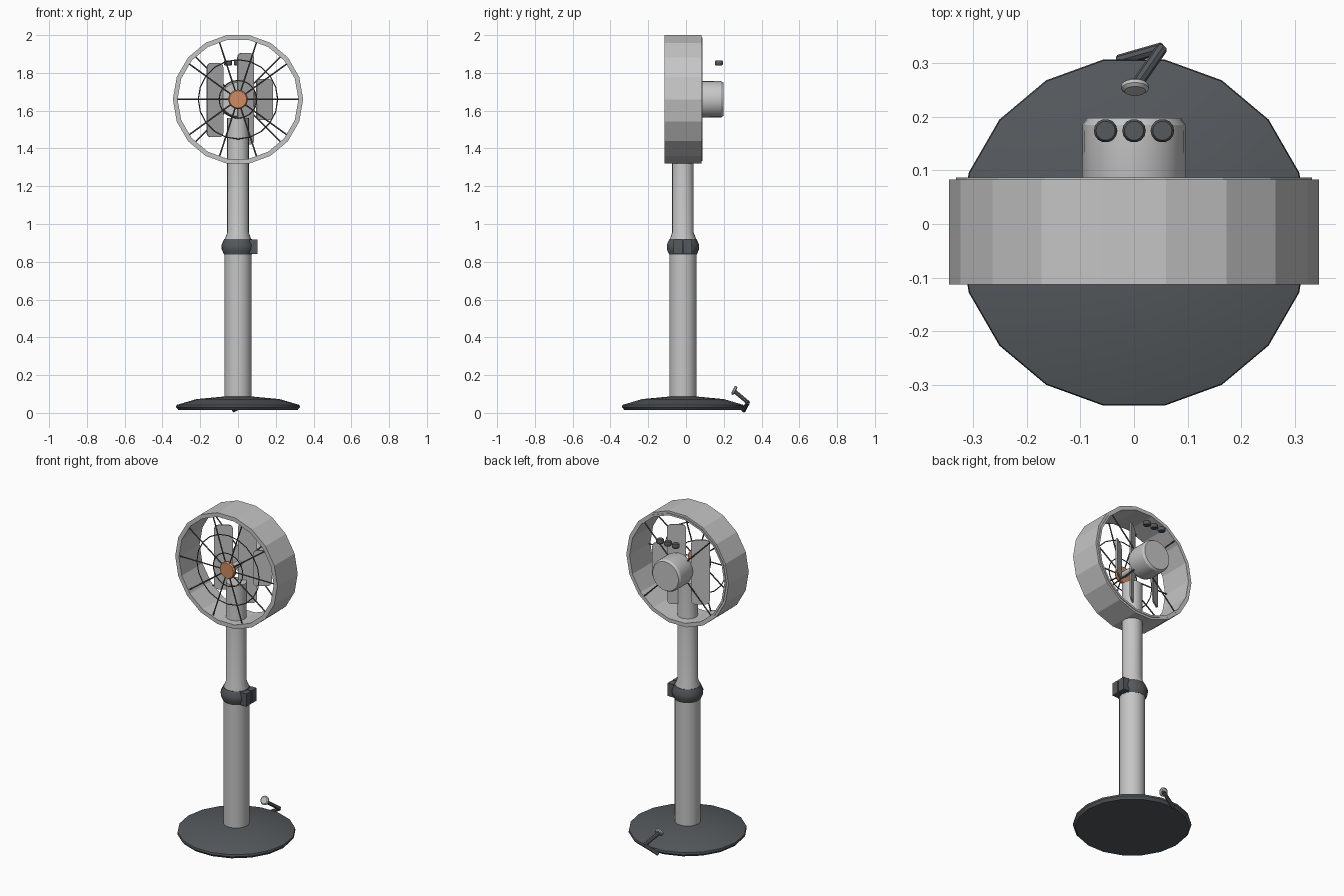
import bpy, bmesh, math
from mathutils import Vector, Matrix

if "Cube" in bpy.data.objects:
    bpy.data.objects.remove(bpy.data.objects["Cube"])


def material(name, rgb):
    m = bpy.data.materials.new(name)
    m.use_nodes = True
    m.diffuse_color = (*rgb, 1)
    m.node_tree.nodes["Principled BSDF"].inputs["Base Color"].default_value = (*rgb, 1)
    return m


light = material("light grey", (0.56, 0.56, 0.56))
dark = material("dark slate", (0.09, 0.1, 0.11))
wire_grey = material("wire grey", (0.1, 0.1, 0.105))
copper = material("copper", (0.62, 0.26, 0.12))

AXIS_Y = -0.016      # pole and base axis
HEAD_Z = 1.66        # fan axis height
TO_Y = Matrix.Rotation(-math.pi / 2, 4, 'X')   # local z becomes +y


def finish(name, bm, mat, smooth=None):
    bmesh.ops.recalc_face_normals(bm, faces=bm.faces)
    me = bpy.data.meshes.new(name)
    bm.to_mesh(me)
    bm.free()
    ob = bpy.data.objects.new(name, me)
    bpy.context.collection.objects.link(ob)
    me.materials.append(mat)
    if smooth:
        bpy.ops.object.select_all(action='DESELECT')
        ob.select_set(True)
        bpy.context.view_layer.objects.active = ob
        bpy.ops.object.shade_smooth_by_angle(angle=math.radians(smooth))
    return ob


def lathe(name, profile, sides, mat, place, closed=False, smooth=None):
    """Spin (radius, height) points about local z; open profiles get end caps."""
    bm = bmesh.new()
    rings = []
    for r, h in profile:
        ring = []
        for i in range(sides):
            a = math.tau * i / sides
            ring.append(bm.verts.new((r * math.cos(a), r * math.sin(a), h)))
        rings.append(ring)
    pairs = list(zip(rings, rings[1:]))
    if closed:
        pairs.append((rings[-1], rings[0]))
    else:
        bm.faces.new(rings[0])
        bm.faces.new(rings[-1])
    for a, b in pairs:
        for i in range(sides):
            j = (i + 1) % sides
            bm.faces.new((a[i], a[j], b[j], b[i]))
    bm.transform(place)
    return finish(name, bm, mat, smooth)


def rods(name, segments, radius, mat, sides=6):
    """Straight round bars between pairs of points."""
    bm = bmesh.new()
    for p, q in segments:
        p, q = Vector(p), Vector(q)
        d = q - p
        m = Matrix.Translation((p + q) / 2) @ d.to_track_quat('Z', 'Y').to_matrix().to_4x4()
        bmesh.ops.create_cone(bm, cap_ends=True, segments=sides, radius1=radius,
                              radius2=radius, depth=d.length, matrix=m)
    return finish(name, bm, mat, 40)


def polar(r, degrees, y):
    a = math.radians(degrees)
    return (r * math.cos(a), y, HEAD_Z + r * math.sin(a))


stand = Matrix.Translation((0, AXIS_Y, 0))
head = Matrix.Translation((0, 0, HEAD_Z)) @ TO_Y

# Stand: base plate, lower and upper pole
lathe("base", [(0.315, 0.015), (0.328, 0.03), (0.326, 0.042), (0.22, 0.073), (0.07, 0.087)],
      18, dark, stand, smooth=25)
lathe("lower_pole", [(0.072, 0.08), (0.072, 0.85)], 24, light, stand, smooth=40)
lathe("upper_pole", [(0.07, 0.9), (0.07, 0.92), (0.057, 0.955), (0.057, 1.56)],
      24, light, stand, smooth=40)

# Height clamp with its lock block
lathe("clamp_collar", [(0.074, 0.838), (0.086, 0.865), (0.087, 0.89), (0.073, 0.92)],
      18, dark, stand, smooth=40)
for side in (-1, 1):
    bm = bmesh.new()
    bmesh.ops.create_cube(bm, size=1, matrix=Matrix.Translation(
        (0.082, AXIS_Y + side * 0.026, 0.879)) @ Matrix.Diagonal((0.04, 0.046, 0.078, 1)))
    finish("clamp_block", bm, dark)

# Fan shroud
lathe("shroud", [(0.345, -0.113), (0.345, 0.083), (0.32, 0.083), (0.32, -0.113)],
      18, light, head, closed=True)
lathe("rear_rim", [(0.332, 0.083), (0.332, 0.087), (0.32, 0.087), (0.32, 0.083)],
      18, light, head, closed=True)

# Motor housing and shaft
lathe("motor_housing", [(0.09, 0.06), (0.097, 0.085), (0.096, 0.185), (0.088, 0.198)],
      24, light, head, smooth=30)
lathe("shaft", [(0.018, -0.095), (0.018, 0.07)], 12, light, head, smooth=40)
lathe("front_cap", [(0.05, -0.088), (0.052, -0.1), (0.046, -0.11)], 16, copper, head, smooth=30)

# Front guard: ten spokes and two hoops, rear guard: four spokes
rods("front_spokes", [(polar(0.045, 36 * k, -0.1), polar(0.325, 36 * k, -0.1))
                      for k in range(10)], 0.004, wire_grey)
for r in (0.1, 0.21):
    n = 20
    rods("guard_hoop", [(polar(r, 360 * i / n, -0.096), polar(r, 360 * (i + 1) / n, -0.096))
                        for i in range(n)], 0.003, wire_grey)
rods("rear_spokes", [(polar(0.085, 45 + 90 * k, 0.08), polar(0.325, 45 + 90 * k, 0.08))
                     for k in range(4)], 0.004, wire_grey)


def blade(x, low, high):
    """Upright pitched plate with rounded corners."""
    w, h, c = 0.052, (high - low) / 2, 0.024
    bm = bmesh.new()
    outline = []
    for sx, sz, start in ((1, 1, 0), (-1, 1, 90), (-1, -1, 180), (1, -1, 270)):
        for step in range(4):
            a = math.radians(start + 30 * step)
            outline.append(bm.verts.new((sx * (w - c) + c * math.cos(a), -0.004,
                                         sz * (h - c) + c * math.sin(a))))
    face = bm.faces.new(outline)
    out = bmesh.ops.extrude_face_region(bm, geom=[face])
    moved = [v for v in out["geom"] if isinstance(v, bmesh.types.BMVert)]
    bmesh.ops.translate(bm, verts=moved, vec=(0, 0.008, 0))
    bm.transform(Matrix.Translation((x, 0.035, (low + high) / 2))
                 @ Matrix.Rotation(math.radians(35), 4, 'Z'))
    finish("fan_blade", bm, light)


blade(-0.122, 1.46, 1.852)
blade(0.04, 1.42, 1.905)
blade(0.14, 1.55, 1.768)

# Control buttons above the housing
for x in (-0.053, 0, 0.053):
    lathe("button", [(0.018, 1.84), (0.022, 1.846), (0.022, 1.859), (0.018, 1.865)],
          14, dark, Matrix.Translation((x, 0.174, 0)), smooth=40)

# Foot lever with its round pad
corner, tip = Vector((0.052, 0.328, 0.055)), Vector((0.002, 0.256, 0.115))
rods("foot_lever", [((-0.028, 0.305, 0.012), corner), (corner, tip)], 0.011, dark, 8)
aim = Vector((0, -0.9, 0.45)).to_track_quat('Z', 'Y').to_matrix().to_4x4()
lathe("lever_pad", [(0.02, -0.008), (0.026, -0.003), (0.026, 0.004), (0.02, 0.009)],
      14, light, Matrix.Translation(tip + Vector((0, 0, 0.004))) @ aim, smooth=30)
